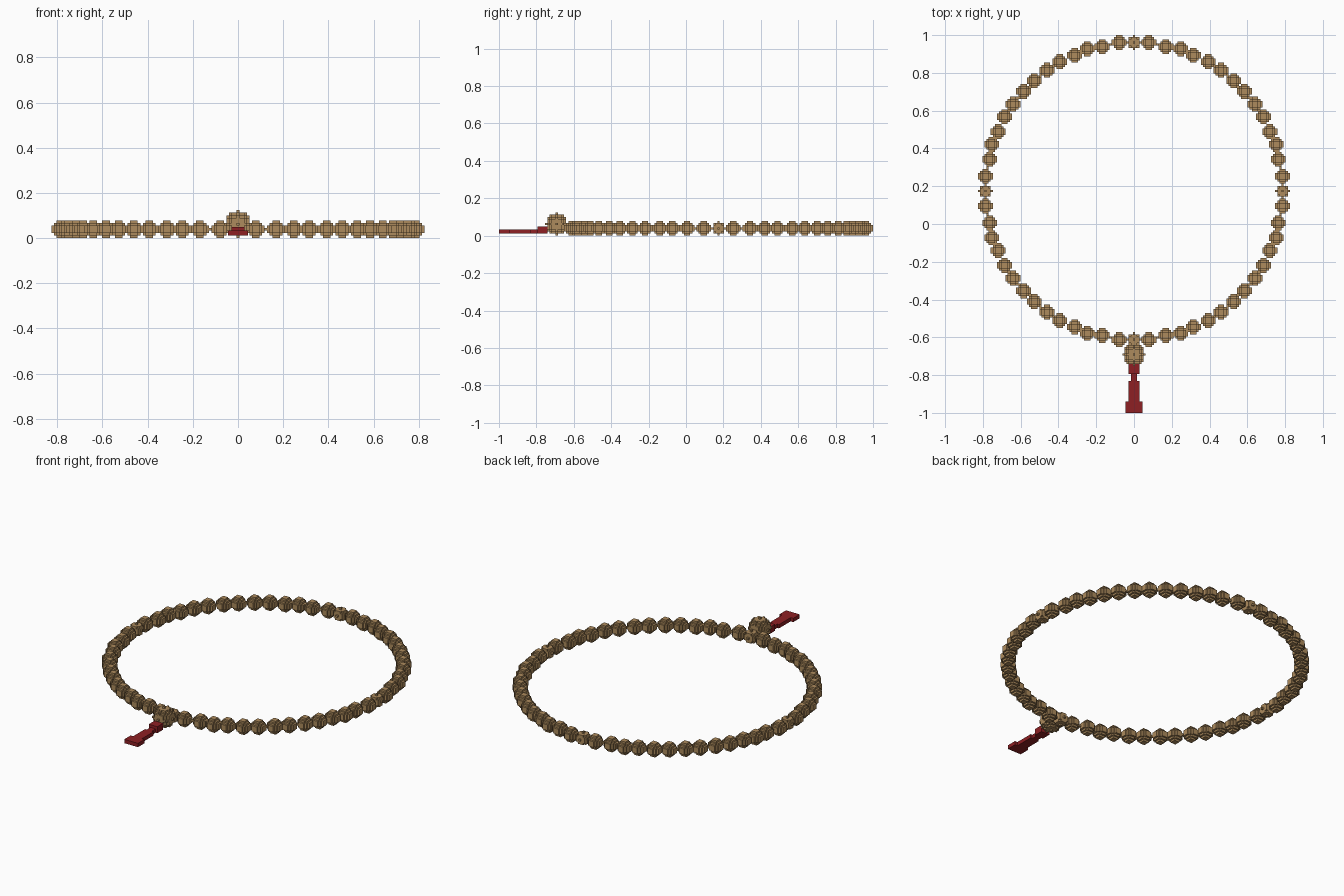
import bpy, bmesh, math
from mathutils import Vector

cube = bpy.data.objects.get("Cube")
if cube:
    bpy.data.objects.remove(cube, do_unlink=True)

V = 2 / 178              # edge of one small block
RING = 70                # ring radius in blocks
Y0 = 1 - 73.5 * V        # ring centre


def material(name, rgb):
    m = bpy.data.materials.new(name)
    m.use_nodes = True
    m.diffuse_color = (*rgb, 1)
    m.node_tree.nodes["Principled BSDF"].inputs["Base Color"].default_value = (*rgb, 1)
    return m


wood = material("tan wood", (0.42, 0.26, 0.11))
red = material("dark red", (0.27, 0.014, 0.017))


def block_mesh(name, cells, mat):
    """Outer skin of a set of unit blocks."""
    bm = bmesh.new()
    for cell in cells:
        c = Vector(cell)
        for axis in range(3):
            for sign in (-1, 1):
                n = Vector((0, 0, 0))
                n[axis] = sign
                if tuple(int(k) for k in c + n) in cells:
                    continue
                u = Vector((0, 0, 0))
                u[(axis + 1) % 3] = 0.5
                w = n.cross(u)
                corners = (-u - w, u - w, u + w, w - u)
                bm.faces.new([bm.verts.new((c + n / 2 + k) * V) for k in corners])
    bmesh.ops.remove_doubles(bm, verts=bm.verts, dist=V / 100)
    me = bpy.data.meshes.new(name)
    bm.to_mesh(me)
    bm.free()
    me.materials.append(mat)
    return me


def ball(r, limit):
    span = range(-r, r + 1)
    return {(x, y, z) for x in span for y in span for z in span
            if x * x + y * y + z * z <= limit}


def place(name, me, x, y, z):
    ob = bpy.data.objects.new(name, me)
    ob.location = (x * V, Y0 + y * V, (z + 0.5) * V)
    bpy.context.collection.objects.link(ob)
    return ob


# Ring of beads; the four quarter beads are slimmer with pointed tips
bead = block_mesh("bead", ball(3, 11), wood)
tipped_bead = block_mesh("tipped_bead", ball(3, 9), wood)
for i in range(60):
    a = math.tau * i / 60
    quarter = i % 15 == 0
    place("quarter_bead" if quarter else "bead", tipped_bead if quarter else bead,
          round(RING * math.cos(a)), round(RING * math.sin(a)), 3)

# Cord running through the beads
cord = {(round(RING * math.cos(math.tau * i / 720)),
         round(RING * math.sin(math.tau * i / 720)), 0) for i in range(720)}
place("cord", block_mesh("cord", cord, wood), 0, 0, 3)

# Large bead above the tassel
place("large_bead", block_mesh("large_bead", ball(5, 25), wood), 0, -77, 5)


# Tassel
def box(name, half_width, y_back, y_front, z_low, z_high):
    bm = bmesh.new()
    bmesh.ops.create_cube(bm, size=1)
    me = bpy.data.meshes.new(name)
    bmesh.ops.scale(bm, vec=(2 * half_width, y_back - y_front, z_high - z_low), verts=bm.verts)
    bm.to_mesh(me)
    bm.free()
    me.materials.append(red)
    ob = bpy.data.objects.new(name, me)
    ob.location = (0, (y_back + y_front) / 2, (z_low + z_high) / 2)
    bpy.context.collection.objects.link(ob)


box("tassel_knot", 2.5 * V, -0.74, -0.795, V, 4.4 * V)
box("tassel_neck", 1.5 * V, -0.795, -0.83, V, 3 * V)
box("tassel_body", 2.5 * V, -0.83, -0.94, V, 3 * V)
box("tassel_end", 4 * V, -0.94, -1.0, V, 3 * V)
